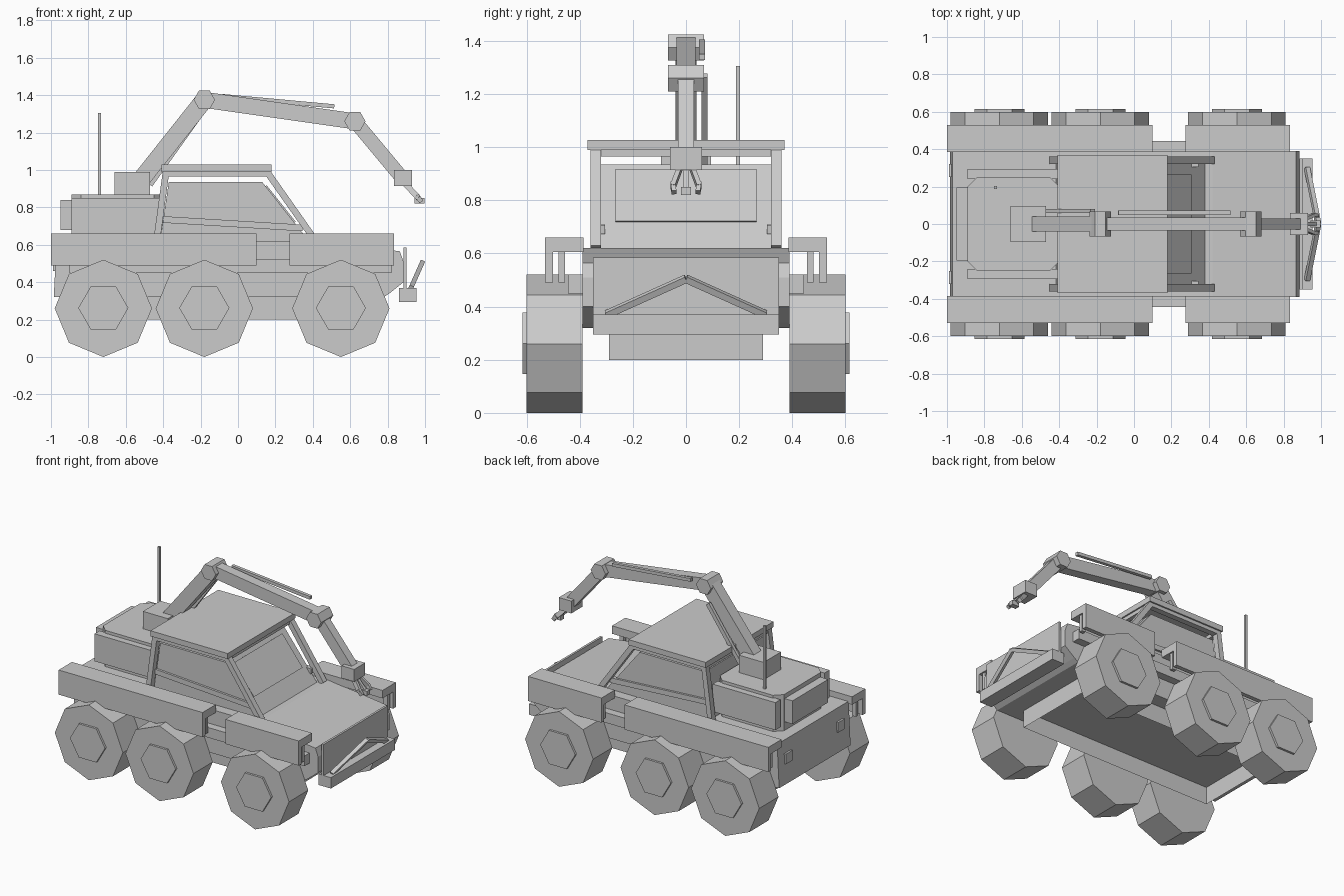
import bpy, bmesh
from math import cos, sin, pi, radians
from mathutils import Vector

cube = bpy.data.objects.get("Cube")
if cube:
    bpy.data.objects.remove(cube, do_unlink=True)

GREY = (0.6, 0.6, 0.6, 1)
paint = bpy.data.materials.new("light_grey")
paint.use_nodes = True
paint.diffuse_color = GREY
paint.node_tree.nodes["Principled BSDF"].inputs["Base Color"].default_value = GREY


def finish(name, bm):
    bmesh.ops.recalc_face_normals(bm, faces=bm.faces)
    mesh = bpy.data.meshes.new(name)
    bm.to_mesh(mesh)
    bm.free()
    mesh.materials.append(paint)
    ob = bpy.data.objects.new(name, mesh)
    bpy.context.collection.objects.link(ob)
    return ob


def prism(name, pts, lo, hi, axis="y"):
    """Extrude a side outline along y, or a plan outline along z."""
    bm = bmesh.new()
    spot = (lambda p, t: (p[0], t, p[1])) if axis == "y" else (lambda p, t: (p[0], p[1], t))
    a = [bm.verts.new(spot(p, lo)) for p in pts]
    b = [bm.verts.new(spot(p, hi)) for p in pts]
    bm.faces.new(a)
    bm.faces.new(b)
    n = len(pts)
    for i in range(n):
        j = (i + 1) % n
        bm.faces.new((a[i], a[j], b[j], b[i]))
    return finish(name, bm)


def box(name, x0, x1, y0, y1, z0, z1):
    return prism(name, [(x0, z0), (x1, z0), (x1, z1), (x0, z1)], y0, y1)


def ring(x, z, r, n, turn=0.0):
    return [(x + r * cos(2 * pi * i / n + turn), z + r * sin(2 * pi * i / n + turn))
            for i in range(n)]


def beam(name, p, q, width, thick):
    """Square bar between two points; width runs sideways."""
    p, q = Vector(p), Vector(q)
    d = (q - p).normalized()
    side = Vector((0, 1, 0))
    side = (side - d * side.dot(d)).normalized() * width / 2
    up = d.cross(side).normalized() * thick / 2
    bm = bmesh.new()
    ends = [[bm.verts.new(c + side * i + up * j)
             for i, j in ((-1, -1), (1, -1), (1, 1), (-1, 1))] for c in (p, q)]
    for e in ends:
        bm.faces.new(e)
    for i in range(4):
        j = (i + 1) % 4
        bm.faces.new((ends[0][i], ends[0][j], ends[1][j], ends[1][i]))
    return finish(name, bm)


# Hull with sloping hood and wedge nose
prism("hull", [(-0.985, 0.32), (-0.97, 0.62), (0.42, 0.62), (0.865, 0.565),
               (0.885, 0.51), (0.885, 0.40), (0.81, 0.34), (0.78, 0.32)], -0.39, 0.39)

# Open-bottomed belly tub
tub = box("belly_tub", -0.83, 0.65, -0.29, 0.29, 0.20, 0.33)
bm = bmesh.new()
bm.from_mesh(tub.data)
bmesh.ops.delete(bm, geom=[f for f in bm.faces if f.normal.z < -0.9], context="FACES_ONLY")
bm.to_mesh(tub.data)
bm.free()

# Nose plate and bumper
box("nose_plate", 0.885, 0.90, -0.35, 0.35, 0.37, 0.585)
box("bumper", 0.86, 0.955, -0.35, 0.35, 0.295, 0.37)

# Parts that repeat on both sides
for s, tag in ((1, "left"), (-1, "right")):
    def pair(name, x0, x1, y0, y1, z0, z1):
        lo, hi = sorted((s * y0, s * y1))
        return box(f"{tag}_{name}", x0, x1, lo, hi, z0, z1)

    # Wheels and hubs
    for x, place in ((-0.72, "rear"), (-0.18, "middle"), (0.55, "front")):
        lo, hi = sorted((s * 0.39, s * 0.6))
        prism(f"{tag}_{place}_wheel", ring(x, 0.26, 0.26, 8), lo, hi)
        lo, hi = sorted((s * 0.55, s * 0.615))
        prism(f"{tag}_{place}_hub", ring(x, 0.262, 0.134, 6), lo, hi)

    # Fenders: top slab, outer skirt and inner hangers
    for x0, x1, place in ((-1.0, 0.1, "rear"), (0.275, 0.835, "front")):
        pair(f"{place}_fender_top", x0, x1, 0.385, 0.53, 0.605, 0.66)
        pair(f"{place}_fender_skirt", x0, x1, 0.50, 0.53, 0.49, 0.61)
        for x in (x0 + 0.02, x1 - 0.04):
            pair(f"{place}_fender_hanger", x, x + 0.03, 0.455, 0.48, 0.49, 0.61)
    pair("side_rail", -0.9, 0.82, 0.385, 0.445, 0.45, 0.52)

    # Tow frame bars meeting at the tip
    beam(f"{tag}_tow_bar", (0.925, s * 0.30, 0.37), (0.985, 0, 0.505), 0.025, 0.025)

    # Tail panel
    pair("tail_panel", -0.988, -0.97, 0.25, 0.32, 0.46, 0.53)

    # Cabin pillars, roof rail and window belt
    y = s * 0.34
    beam(f"{tag}_front_pillar", (0.415, y, 0.62), (0.155, y, 0.99), 0.04, 0.035)
    beam(f"{tag}_rear_pillar", (-0.435, y, 0.62), (-0.385, y, 0.99), 0.04, 0.035)
    pair("roof_rail", -0.40, 0.17, 0.32, 0.36, 0.965, 0.995)
    beam(f"{tag}_window_belt", (-0.40, s * 0.32, 0.735), (0.345, s * 0.32, 0.69), 0.03, 0.035)

    # Deck side bins
    pair("deck_bin", -0.89, -0.41, 0.24, 0.295, 0.66, 0.85)

    # Gripper fingers
    beam(f"{tag}_finger", (0.89, s * 0.02, 0.93), (0.965, s * 0.05, 0.85), 0.018, 0.03)
    beam(f"{tag}_fingertip", (0.955, s * 0.05, 0.865), (0.98, s * 0.045, 0.83), 0.018, 0.025)

# Cabin body, windshield panel and roof
prism("cabin_body", [(-0.42, 0.60), (-0.37, 0.935), (0.13, 0.935), (0.395, 0.60)], -0.32, 0.32)
beam("windshield_panel", (0.305, 0, 0.72), (0.15, 0, 0.915), 0.53, 0.009)
box("roof", -0.41, 0.18, -0.37, 0.37, 0.99, 1.028)
box("front_roof_bar", 0.14, 0.17, -0.34, 0.34, 0.965, 0.992)
box("rear_roof_bar", -0.40, -0.37, -0.34, 0.34, 0.965, 0.992)

# Rear deck with cut corners and tail bin
X0, X1, Y, C = -0.89, -0.40, 0.25, 0.05
prism("rear_deck", [(X0, -Y + C), (X0 + C, -Y), (X1 - C, -Y), (X1, -Y + C),
                    (X1, Y - C), (X1 - C, Y), (X0 + C, Y), (X0, Y - C)], 0.61, 0.87, "z")
box("tail_bin", -0.95, -0.88, -0.195, 0.195, 0.68, 0.84)
box("antenna", -0.748, -0.732, 0.188, 0.204, 0.86, 1.305)

# Crane: base, three arms, hexagonal joints and pistons
box("crane_base", -0.66, -0.47, -0.095, 0.095, 0.86, 0.99)
shoulder, elbow, wrist = (-0.18, 0, 1.375), (0.625, 0, 1.26), (0.875, 0, 0.96)
beam("lower_arm", (-0.525, 0, 0.94), shoulder, 0.08, 0.095)
beam("upper_arm", shoulder, elbow, 0.07, 0.085)
beam("fore_arm", elbow, wrist, 0.06, 0.075)
for name, c in (("upper_joint", shoulder), ("front_joint", elbow)):
    prism(name, ring(c[0], c[2], 0.057, 6), -0.067, 0.067)
beam("lower_piston", (-0.47, 0.07, 0.92), (-0.22, 0.07, 1.27), 0.022, 0.028)
beam("upper_piston", (-0.085, 0.06, 1.395), (0.515, 0.06, 1.34), 0.022, 0.022)

# Wrist block and middle claw
box("wrist_block", 0.835, 0.93, -0.06, 0.06, 0.915, 1.0)
beam("middle_finger", (0.90, 0, 0.92), (0.97, 0, 0.84), 0.02, 0.02)
box("middle_fingertip", 0.945, 0.998, -0.018, 0.018, 0.82, 0.85)
